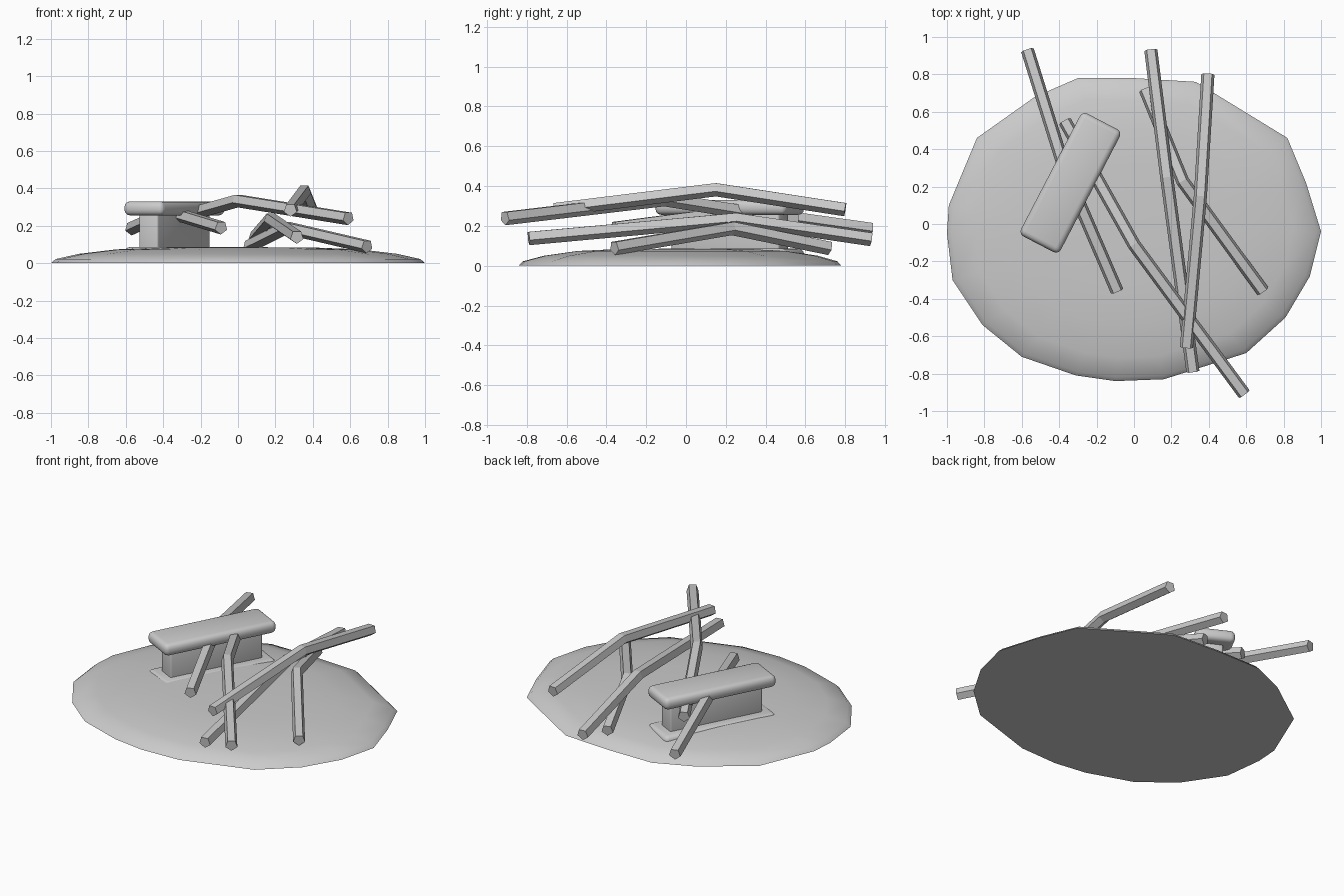
import bpy, bmesh, math
from mathutils import Vector, Matrix

old = bpy.data.objects.get("Cube")
if old:
    bpy.data.objects.remove(old, do_unlink=True)

grey = bpy.data.materials.new("plain_grey")
grey.use_nodes = True
GREY = (0.6, 0.6, 0.6, 1)
grey.diffuse_color = GREY
grey.node_tree.nodes["Principled BSDF"].inputs["Base Color"].default_value = GREY


def finish(name, bm, smooth=None):
    bmesh.ops.recalc_face_normals(bm, faces=bm.faces)
    mesh = bpy.data.meshes.new(name)
    bm.to_mesh(mesh)
    bm.free()
    mesh.materials.append(grey)
    ob = bpy.data.objects.new(name, mesh)
    bpy.context.collection.objects.link(ob)
    if smooth:
        bpy.ops.object.select_all(action="DESELECT")
        ob.select_set(True)
        bpy.context.view_layer.objects.active = ob
        bpy.ops.object.shade_smooth_by_angle(angle=math.radians(smooth))
    return ob


def bent_stick(name, path, radius=0.037, sides=5):
    """Five-sided bar, flat side up, swept along a bent path."""
    pts = [Vector(p) for p in path]
    bm = bmesh.new()
    rings = []
    for i, p in enumerate(pts):
        along = (pts[min(i + 1, len(pts) - 1)] - pts[max(i - 1, 0)]).normalized()
        side = along.cross(Vector((0, 0, 1))).normalized()
        up = side.cross(along)
        ring = []
        for k in range(sides):
            a = math.tau * k / sides - math.pi / 2
            ring.append(bm.verts.new(p + radius * (math.cos(a) * side + math.sin(a) * up)))
        rings.append(ring)
    for a, b in zip(rings, rings[1:]):
        for k in range(sides):
            n = (k + 1) % sides
            bm.faces.new((a[k], a[n], b[n], b[k]))
    bm.faces.new(rings[0])
    bm.faces.new(rings[-1])
    return finish(name, bm)


def rounded_block(name, size, z, bevel):
    """Softened block lying along the beam direction."""
    bm = bmesh.new()
    turn = Matrix.Rotation(math.radians(62.5), 4, "Z")
    bmesh.ops.create_cube(bm, size=1, matrix=Matrix.Diagonal((*size, 1)))
    bmesh.ops.bevel(bm, geom=bm.edges[:], offset=bevel, segments=3,
                    profile=0.5, affect="EDGES")
    bm.transform(Matrix.Translation((-0.34, 0.22, z)) @ turn)
    return finish(name, bm, 50)


# Low mound of earth: uneven outline drawn in to a shallow dome
outline = [(-0.3, 0.78), (0, 0.78), (0.33, 0.76), (0.82, 0.46), (0.92, 0.22),
           (1, -0.04), (0.94, -0.28), (0.81, -0.5), (0.6, -0.69), (0.16, -0.83),
           (-0.1, -0.84), (-0.31, -0.81), (-0.6, -0.71), (-0.81, -0.54),
           (-0.97, -0.3), (-1, -0.05), (-0.99, 0.1), (-0.84, 0.46), (-0.53, 0.68)]
layers = [(1, 0), (0.975, 0.022), (0.85, 0.05), (0.65, 0.074), (0.4, 0.084)]
bm = bmesh.new()
rings = [[bm.verts.new((x * s, y * s, z)) for x, y in outline] for s, z in layers]
count = len(outline)
for a, b in zip(rings, rings[1:]):
    for k in range(count):
        n = (k + 1) % count
        bm.faces.new((a[k], a[n], b[n], b[k]))
bm.faces.new(rings[0])
peak = bm.verts.new((0, 0, 0.086))
for k in range(count):
    bm.faces.new((rings[-1][k], rings[-1][(k + 1) % count], peak))
finish("earth_mound", bm, 40)

# Flanged beam sunk into the mound
rounded_block("beam_top_flange", (0.74, 0.24, 0.076), 0.293, 0.03)
rounded_block("beam_web", (0.61, 0.115, 0.24), 0.16, 0.012)
rounded_block("beam_bottom_flange", (0.74, 0.24, 0.082), 0.046, 0.03)

# Scattered bent sticks
bent_stick("stick_left", [(-0.57, 0.93, 0.185), (-0.37, 0.29, 0.275), (-0.09, -0.36, 0.19)])
bent_stick("stick_front", [(-0.37, 0.55, 0.23), (0, -0.11, 0.335), (0.59, -0.91, 0.24)])
bent_stick("stick_middle", [(0.09, 0.93, 0.135), (0.175, 0.25, 0.235), (0.315, -0.79, 0.14)])
bent_stick("stick_top", [(0.395, 0.8, 0.285), (0.355, 0.15, 0.385), (0.28, -0.66, 0.285)])
bent_stick("stick_right", [(0.06, 0.72, 0.09), (0.26, 0.23, 0.19), (0.69, -0.36, 0.09)])
